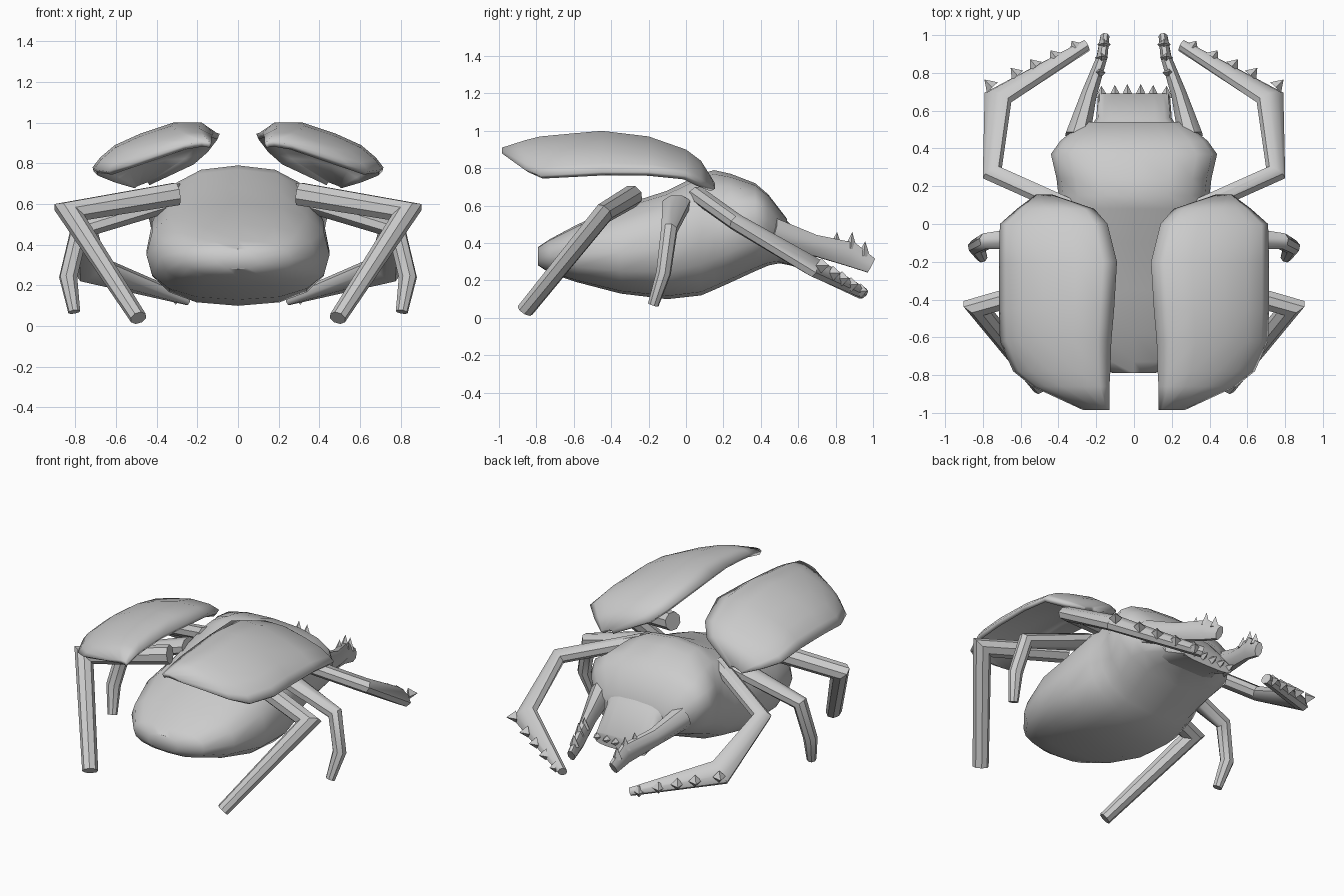
import bpy, bmesh, math
from mathutils import Vector, Matrix

if "Cube" in bpy.data.objects:
    bpy.data.objects.remove(bpy.data.objects["Cube"], do_unlink=True)

grey = bpy.data.materials.new("shell_grey")
grey.use_nodes = True
grey.diffuse_color = (0.6, 0.6, 0.6, 1)
grey.node_tree.nodes["Principled BSDF"].inputs["Base Color"].default_value = (0.6, 0.6, 0.6, 1)


def finish(bm, name, mirror=False, thickness=0, angle=40):
    """Turn a bmesh into a smooth object, optionally thickened and mirrored."""
    if not thickness:
        bmesh.ops.recalc_face_normals(bm, faces=bm.faces)
    mesh = bpy.data.meshes.new(name)
    bm.to_mesh(mesh)
    bm.free()
    mesh.materials.append(grey)
    obj = bpy.data.objects.new(name, mesh)
    bpy.context.collection.objects.link(obj)
    bpy.ops.object.select_all(action="DESELECT")
    obj.select_set(True)
    bpy.context.view_layer.objects.active = obj
    bpy.ops.object.shade_smooth_by_angle(angle=math.radians(angle))
    if thickness:
        solid = obj.modifiers.new("thickness", "SOLIDIFY")
        solid.thickness, solid.offset = thickness, -1
    if mirror:
        obj.modifiers.new("other_side", "MIRROR")
    return obj


def skin(bm, rings):
    """Join rings of points into a closed tube with capped ends."""
    rows = [[bm.verts.new(p) for p in ring] for ring in rings]
    n = len(rows[0])
    for a, b in zip(rows, rows[1:]):
        for i in range(n):
            j = (i + 1) % n
            bm.faces.new((a[i], a[j], b[j], b[i]))
    bm.faces.new(rows[0])
    bm.faces.new(rows[-1])


def power(v, e):
    return math.copysign(abs(v) ** e, v)


def body_ring(y, half, low, wide, high, sides=16, e=0.82):
    """Rounded cross-section with its widest point at height wide."""
    ring = []
    for i in range(sides):
        a = math.tau * i / sides
        c, s = power(math.cos(a), e), power(math.sin(a), e)
        ring.append((half * c, y, wide + s * ((high - wide) if s > 0 else (wide - low))))
    return ring


def limb(bm, points, sizes, up=(0, 0, 1), sides=8):
    """Tube with mitred joints; sizes are (half width, half height)."""
    pts = [Vector(p) for p in points]
    dirs = [(b - a).normalized() for a, b in zip(pts, pts[1:])]
    side = dirs[0].cross(Vector(up)).normalized()
    top = side.cross(dirs[0])
    rings = []
    for i, (p, (w, h)) in enumerate(zip(pts, sizes)):
        d = dirs[max(i - 1, 0)]
        out = dirs[min(i, len(dirs) - 1)]
        n = d + out
        ring = []
        for k in range(sides):
            a = math.tau * (k + 0.5) / sides
            o = side * (w * math.cos(a)) + top * (h * math.sin(a))
            ring.append(p + o - d * (o.dot(n) / d.dot(n)))
        rings.append(ring)
        turn = d.rotation_difference(out)
        side, top = turn @ side, turn @ top
    skin(bm, rings)


def tooth(bm, base, direction, radius, length):
    """Pointed four-sided spike."""
    d = Vector(direction).normalized()
    turn = d.to_track_quat("Z", "Y").to_matrix().to_4x4()
    place = Matrix.Translation(Vector(base) + d * length / 2) @ turn
    bmesh.ops.create_cone(bm, cap_ends=True, segments=4, radius1=radius,
                          radius2=0, depth=length, matrix=place)


# Abdomen and thorax
bm = bmesh.new()
skin(bm, [body_ring(*s) for s in (
    (-0.79, 0.11, 0.28, 0.33, 0.38),
    (-0.73, 0.26, 0.24, 0.33, 0.42),
    (-0.58, 0.38, 0.19, 0.34, 0.50),
    (-0.35, 0.45, 0.13, 0.35, 0.60),
    (-0.10, 0.45, 0.10, 0.37, 0.68),
    (0.08, 0.42, 0.12, 0.42, 0.77),
    (0.15, 0.40, 0.15, 0.45, 0.79),
    (0.24, 0.41, 0.19, 0.49, 0.77),
    (0.37, 0.44, 0.25, 0.54, 0.72),
    (0.44, 0.39, 0.28, 0.52, 0.66),
    (0.54, 0.27, 0.30, 0.43, 0.53))])
finish(bm, "body", angle=50)

# Head shield with a toothed front edge
bm = bmesh.new()
skin(bm, [body_ring(*s, e=0.6) for s in (
    (0.46, 0.26, 0.30, 0.44, 0.60),
    (0.56, 0.20, 0.28, 0.38, 0.50),
    (0.69, 0.19, 0.24, 0.28, 0.33))])
for x in (-0.17, -0.10, -0.035, 0.035, 0.10, 0.17):
    tooth(bm, (x, 0.67, 0.29), (x * 0.3, 1, 0.1), 0.035, 0.075 - abs(x) * 0.08)
finish(bm, "head")

# Jaws
bm = bmesh.new()
limb(bm, [(0.30, 0.46, 0.46), (0.24, 0.68, 0.39), (0.17, 0.88, 0.34), (0.155, 0.99, 0.28)],
     [(0.07, 0.08), (0.045, 0.06), (0.03, 0.07), (0.025, 0.045)])
for y, z, h in ((0.80, 0.38, 0.08), (0.88, 0.37, 0.09), (0.95, 0.33, 0.08)):
    tooth(bm, (0.33 - 0.18 * y, y, z), (0, 0.1, 1), 0.035, h)
finish(bm, "jaws", mirror=True)

# Front legs with digging teeth along the outer edge
bm = bmesh.new()
knee, ankle, tip = Vector((0.75, 0.27, 0.51)), Vector((0.72, 0.67, 0.28)), Vector((0.25, 0.945, 0.13))
limb(bm, [(0.28, 0.06, 0.66), knee, ankle, tip],
     [(0.05, 0.045), (0.05, 0.045), (0.08, 0.045), (0.025, 0.035)])
outward = Vector((0.5, 0.87, 0))
for t in (0.0, 0.27, 0.47, 0.68, 0.9):
    edge = ankle.lerp(tip, t) + outward * (0.06 - 0.045 * t)
    tooth(bm, edge, outward + Vector((0.35 - 0.3 * t, 0, 0)), 0.04, 0.06 - 0.02 * t)
finish(bm, "front_legs", mirror=True)

# Middle legs
bm = bmesh.new()
limb(bm, [(0.33, -0.05, 0.61), (0.78, -0.09, 0.47), (0.835, -0.12, 0.24), (0.805, -0.175, 0.07)],
     [(0.08, 0.05), (0.045, 0.045), (0.04, 0.045), (0.03, 0.03)])
finish(bm, "middle_legs", mirror=True)

# Hind legs
bm = bmesh.new()
limb(bm, [(0.30, -0.29, 0.65), (0.83, -0.44, 0.56), (0.49, -0.86, 0.04)],
     [(0.06, 0.06), (0.055, 0.055), (0.04, 0.05)])
finish(bm, "hind_legs", mirror=True)

# Raised wing cases: each row is y, inner x, outer x, then inner, crest and outer height
rows = ((-0.985, 0.13, 0.27, 0.90, 0.91, 0.88),
        (-0.86, 0.13, 0.54, 0.93, 0.95, 0.79),
        (-0.78, 0.125, 0.64, 0.94, 0.97, 0.76),
        (-0.62, 0.12, 0.71, 0.95, 0.985, 0.77),
        (-0.45, 0.105, 0.715, 0.95, 1.0, 0.78),
        (-0.20, 0.09, 0.715, 0.945, 0.97, 0.78),
        (0.00, 0.14, 0.71, 0.88, 0.90, 0.76),
        (0.08, 0.21, 0.62, 0.81, 0.84, 0.72),
        (0.155, 0.43, 0.52, 0.70, 0.72, 0.69))
bm = bmesh.new()
grid = []
for y, x0, x1, inner, crest, outer in rows:
    line = []
    for t, drop in ((0, None), (0.12, 0.0), (0.35, 0.0), (0.62, 0.25), (0.82, 0.5), (0.94, 0.78), (1, 1)):
        z = inner if drop is None else crest - drop * (crest - outer)
        line.append(bm.verts.new((x0 + t * (x1 - x0), y, z)))
    grid.append(line)
for a, b in zip(grid, grid[1:]):
    for i in range(len(a) - 1):
        bm.faces.new((a[i], a[i + 1], b[i + 1], b[i]))
finish(bm, "wing_cases", mirror=True, thickness=0.03, angle=50)
